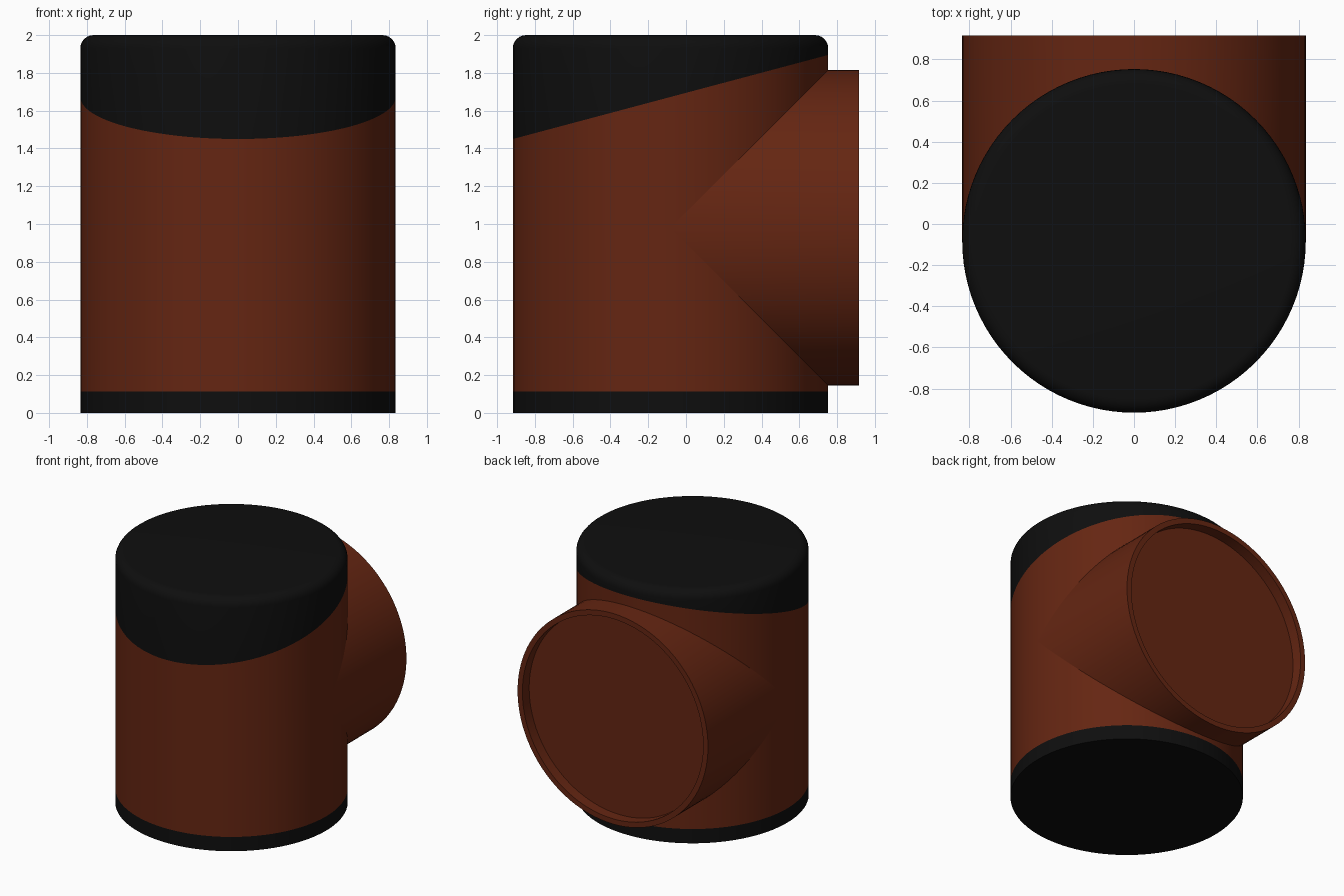
import bpy, bmesh
from math import sin, cos, pi

cube = bpy.data.objects.get("Cube")
if cube:
    bpy.data.objects.remove(cube, do_unlink=True)

SEG = 96            # sides of both cylinders, so their seam matches
R = 0.835           # shared radius
CY = -0.082         # axis of the upright body
CZ = 0.98           # axis of the side branch
END = 0.917         # open end of the branch
BASE_TOP = 0.113
BEVEL = 0.07


def material(name, rgb):
    m = bpy.data.materials.new(name)
    m.use_nodes = True
    m.diffuse_color = (*rgb, 1)
    bsdf = m.node_tree.nodes["Principled BSDF"]
    bsdf.inputs["Base Color"].default_value = (*rgb, 1)
    bsdf.inputs["Roughness"].default_value = 0.6
    return m


rust = material("rust brown", (0.13, 0.019, 0.006))
black = material("soft black", (0.0045, 0.0045, 0.0045))


def upright(height, r=R):
    """Ring around the upright axis; height depends on the angle."""
    return lambda a: (r * cos(a), CY + r * sin(a), height(a))


def branch(depth, r=R):
    """Ring around the branch axis; depth along y depends on the angle."""
    return lambda a: (r * cos(a), depth(a), CZ + r * sin(a))


def flat(v):
    return lambda a: v


def slant(a):
    return 1.6725 + 0.2665 * R * sin(a)


def loft(name, rings, mat, cap_start=False, cap_end=False):
    bm = bmesh.new()
    loops = [[bm.verts.new(f(2 * pi * i / SEG)) for i in range(SEG)] for f in rings]
    for lo, hi in zip(loops, loops[1:]):
        for i in range(SEG):
            j = (i + 1) % SEG
            bm.faces.new((lo[i], lo[j], hi[j], hi[i]))
    if cap_start:
        bm.faces.new(loops[0][::-1])
    if cap_end:
        bm.faces.new(loops[-1])
    # The saddle touches itself at nothing, so only face direction needs care
    if rings[0](0)[2] == CZ:
        bmesh.ops.reverse_faces(bm, faces=bm.faces[:])
    mesh = bpy.data.meshes.new(name)
    bm.to_mesh(mesh)
    bm.free()
    mesh.materials.append(mat)
    ob = bpy.data.objects.new(name, mesh)
    bpy.context.collection.objects.link(ob)
    bpy.ops.object.select_all(action='DESELECT')
    ob.select_set(True)
    bpy.context.view_layer.objects.active = ob
    bpy.ops.object.shade_smooth_by_angle(angle=pi / 6)
    return ob


# Base band
loft("base_band", [upright(flat(0)), upright(flat(BASE_TOP))], black, cap_start=True)

# Upright body with a slanted upper edge
loft("main_body", [upright(flat(BASE_TOP)), upright(slant)], rust)

# Top cap, slanted below and rounded above
rounded = []
for k in range(7):
    t = k / 6 * pi / 2
    rounded.append(upright(flat(2 - BEVEL + BEVEL * sin(t)), R - BEVEL + BEVEL * cos(t)))
loft("top_cap", [upright(slant)] + rounded, black, cap_end=True)

# Side branch: saddle seam against the body, rim, and recessed end disc
RIM, RECESS = 0.042, 0.085
loft("side_branch", [
    branch(lambda a: CY + R * abs(sin(a))),
    branch(flat(END)),
    branch(flat(END), R - RIM),
    branch(flat(END - RECESS), R - RIM),
], rust, cap_end=True)
